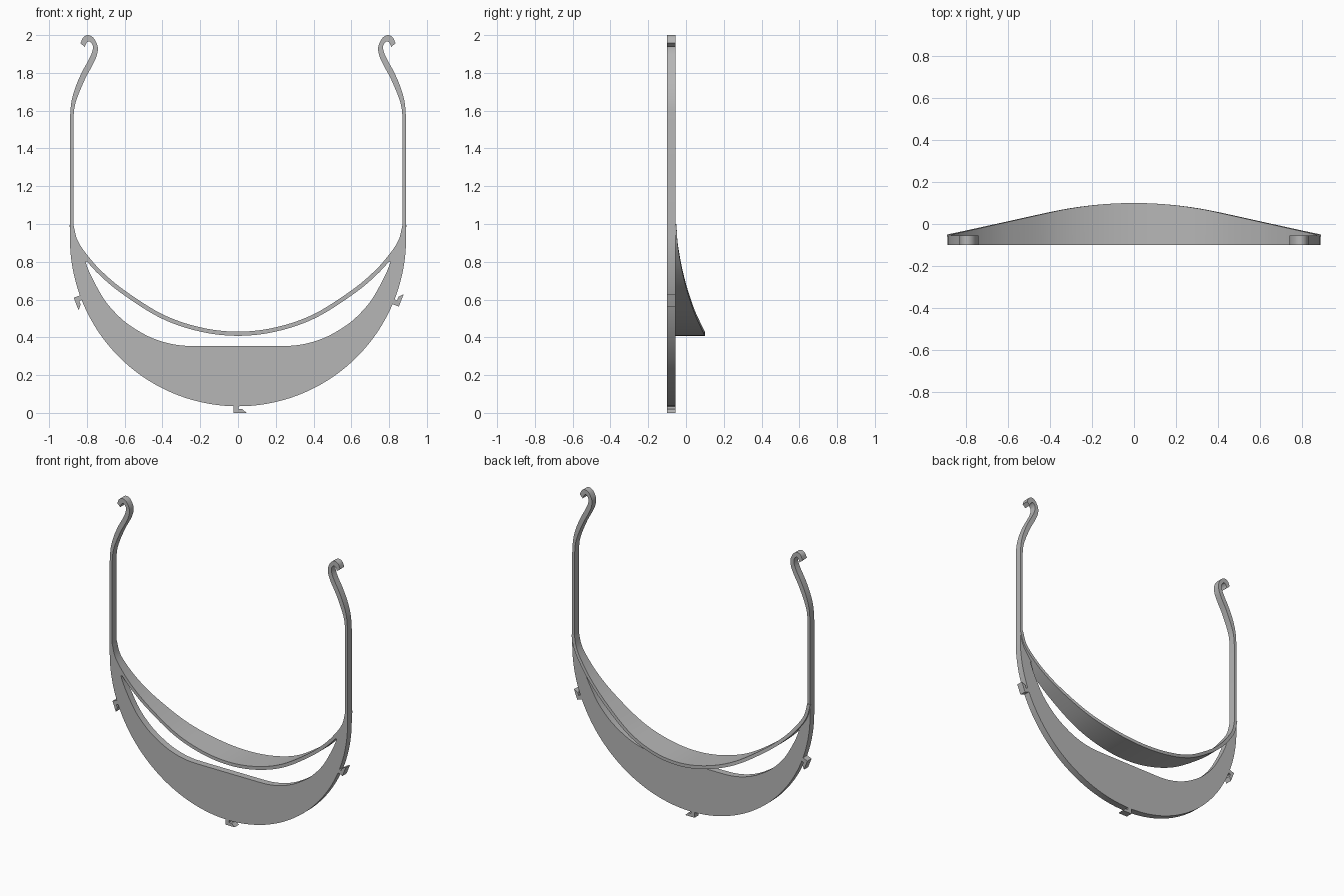
import bpy, bmesh, math
from mathutils import Vector

if "Cube" in bpy.data.objects:
    bpy.data.objects.remove(bpy.data.objects["Cube"], do_unlink=True)

FRONT, BACK = -0.10, -0.055      # depth range of the flat frame
RADIUS, CENTRE_Z = 0.89, 0.925   # outer arc of the visor
BAND = 0.022                     # headband thickness

grey = bpy.data.materials.new("grey_plastic")
grey.use_nodes = True
colour = (0.47, 0.47, 0.47, 1)
grey.diffuse_color = colour
grey.node_tree.nodes["Principled BSDF"].inputs["Base Color"].default_value = colour


def spline(points, steps=6):
    """Smooth curve through the given 2D points."""
    p = [Vector(q) for q in points]
    p = [2 * p[0] - p[1]] + p + [2 * p[-1] - p[-2]]
    out = []
    for a, b, c, d in zip(p, p[1:], p[2:], p[3:]):
        for i in range(steps):
            t = i / steps
            out.append(0.5 * (2 * b + (c - a) * t + (2 * a - 5 * b + 4 * c - d) * t ** 2
                              + (3 * b - a - 3 * c + d) * t ** 3))
    return out + [p[-2]]


def mirrored(half):
    """Close a half outline that starts and ends on the centre line."""
    return list(half) + [Vector((-q[0], q[1])) for q in reversed(half) if abs(q[0]) > 1e-4]


def finish(obj):
    obj.data.materials.clear()
    obj.data.materials.append(grey)
    bpy.ops.object.select_all(action='DESELECT')
    obj.select_set(True)
    bpy.context.view_layer.objects.active = obj
    bpy.ops.object.shade_smooth_by_angle(angle=math.radians(30))


def plate(name, loops):
    """Extrude filled outlines, inner loops becoming holes."""
    curve = bpy.data.curves.new(name, 'CURVE')
    curve.dimensions = '2D'
    curve.fill_mode = 'BOTH'
    curve.extrude = (BACK - FRONT) / 2
    for loop in loops:
        s = curve.splines.new('POLY')
        s.points.add(len(loop) - 1)
        for point, q in zip(s.points, loop):
            point.co = (q[0], q[1], 0, 1)
        s.use_cyclic_u = True
    obj = bpy.data.objects.new(name, curve)
    bpy.context.collection.objects.link(obj)
    obj.rotation_euler.x = math.pi / 2
    obj.location.y = (FRONT + BACK) / 2
    bpy.ops.object.select_all(action='DESELECT')
    obj.select_set(True)
    bpy.context.view_layer.objects.active = obj
    bpy.ops.object.convert(target='MESH')
    obj = bpy.context.object
    bm = bmesh.new()
    bm.from_mesh(obj.data)
    bmesh.ops.remove_doubles(bm, verts=bm.verts, dist=1e-5)
    bmesh.ops.recalc_face_normals(bm, faces=bm.faces)
    bm.to_mesh(obj.data)
    bm.free()
    finish(obj)


# Headband centre curve, upper and lower edges
half_band = [(0, .43), (.2, .453), (.4, .522), (.6, .648), (.72, .748),
             (.8, .838), (.85, .915), (.872, 1.0)]
upper = spline([(-x, z) for x, z in reversed(half_band[1:])] + half_band)
lower = []
for i, q in enumerate(upper):
    d = (upper[min(i + 1, len(upper) - 1)] - upper[max(i - 1, 0)]).normalized()
    lower.append(q + BAND * Vector((d.y, -d.x)))

# Frame outline: visor arc, arm with hook, headband edge
arc = [Vector((RADIUS * math.sin(a), CENTRE_Z - RADIUS * math.cos(a)))
       for a in (math.pi / 2 * i / 40 for i in range(41))]
arm_outside = spline([(.89, 1.55), (.883, 1.64), (.862, 1.72), (.828, 1.8), (.79, 1.87),
                      (.772, 1.912), (.769, 1.945), (.787, 1.967), (.803, 1.957), (.811, 1.937)])
hook_outside = spline([(.834, 1.957), (.82, 1.987), (.795, 2.0), (.765, 1.985), (.743, 1.94),
                       (.747, 1.895), (.768, 1.845), (.806, 1.775), (.845, 1.685),
                       (.865, 1.62), (.872, 1.55)])
inner_edge = [q for q in reversed(upper) if q.x > -1e-4]
outline = mirrored(arc + arm_outside + hook_outside + inner_edge)

# Crescent opening between the headband and the visor
opening_top = [q for q in lower if -1e-4 < q.x < .803]
opening_bottom = spline([(.808, .803), (.795, .765), (.765, .7), (.706, .597), (.64, .52), (.574, .464),
                         (.48, .408), (.39, .374), (.3, .357), (.22, .354)])
opening = mirrored(opening_top + opening_bottom)
plate("shield_frame", [outline, opening])

# Headband: deeper at the middle, fading into the frame at the sides
bm = bmesh.new()
rings = []
for u, l in zip(upper, lower):
    x = abs(u.x)
    back = .1 - .28 * x * x if x < .4 else .0552 - .224 * (x - .4)
    back = max(back, BACK + .001)
    corners = [(u, BACK - .005), (u, back), (l, back), (l, BACK - .005)]
    rings.append([bm.verts.new((q.x, y, q.y)) for q, y in corners])
for a, b in zip(rings, rings[1:]):
    for i in range(4):
        j = (i + 1) % 4
        bm.faces.new((a[i], a[j], b[j], b[i]))
bm.faces.new(rings[0])
bm.faces.new(rings[-1])
bmesh.ops.recalc_face_normals(bm, faces=bm.faces)
mesh = bpy.data.meshes.new("headband")
bm.to_mesh(mesh)
bm.free()
headband = bpy.data.objects.new("headband", mesh)
bpy.context.collection.objects.link(headband)
finish(headband)

# Three small hooked clips around the visor arc
clip = [(-.025, -.01), (-.025, .035), (.045, .035), (.022, .014), (.002, .014), (.002, -.01)]
for name, degrees in (("right_clip", -68.5), ("bottom_clip", 0), ("left_clip", 68.5)):
    a = math.radians(degrees)
    out = Vector((math.sin(a), -math.cos(a)))
    along = Vector((math.cos(a), math.sin(a)))
    plate(name, [[Vector((0, CENTRE_Z)) + along * t + out * (RADIUS + r) for t, r in clip]])
